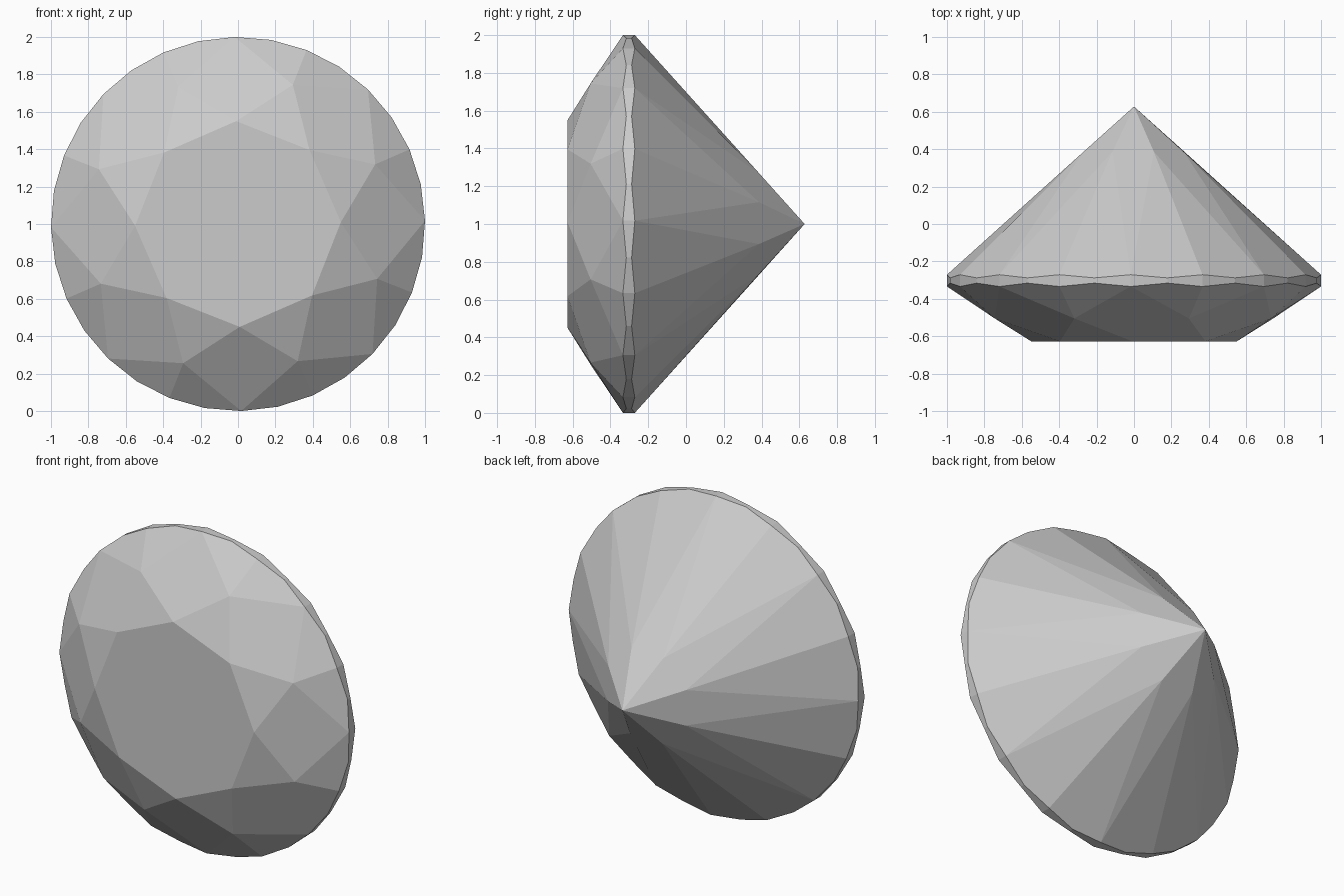
import bpy, bmesh
from math import sin, cos, radians

if "Cube" in bpy.data.objects:
    bpy.data.objects.remove(bpy.data.objects["Cube"])

bm = bmesh.new()


def ring(count, start, radius, depths):
    """Ring of vertices around the y axis; depths repeat around the ring."""
    verts = []
    for i in range(count):
        a = radians(start + 1.0 + 360 * i / count)
        verts.append(bm.verts.new((radius * cos(a), depths[i % len(depths)],
                                   1 + radius * sin(a))))
    return verts


# Rings from the table (front) to the culet (back)
table = ring(8, 0, 0.55, [-0.627])
crown = ring(8, 22.5, 0.80, [-0.505])
girdle_front = ring(32, 0, 1.0, [-0.334, -0.316])
girdle_back = ring(32, 0, 1.0, [-0.271, -0.288])
pavilion = ring(8, 22.5, 0.29, [0.386])
culet = bm.verts.new((0, 0.628, 1))

bm.faces.new(table)

for k in range(8):
    n, g = (k + 1) % 8, 4 * k
    end = (g + 4) % 32
    # Crown: star, kite and upper girdle facets
    bm.faces.new((table[k], table[n], crown[k]))
    bm.faces.new((table[k], crown[k], girdle_front[g], crown[k - 1]))
    # Pavilion: main kite
    bm.faces.new((culet, pavilion[k], girdle_back[g], pavilion[k - 1]))
    # Girdle facets on both sides
    for mid, rim in ((crown[k], girdle_front), (pavilion[k], girdle_back)):
        bm.faces.new((mid, rim[g], rim[g + 1], rim[g + 2]))
        bm.faces.new((mid, rim[g + 2], rim[g + 3], rim[end]))

# Scalloped girdle band
for i in range(32):
    j = (i + 1) % 32
    bm.faces.new((girdle_front[i], girdle_front[j], girdle_back[j], girdle_back[i]))

bmesh.ops.recalc_face_normals(bm, faces=bm.faces)
mesh = bpy.data.meshes.new("cut_gem")
bm.to_mesh(mesh)
bm.free()
gem = bpy.data.objects.new("cut_gem", mesh)
bpy.context.collection.objects.link(gem)
